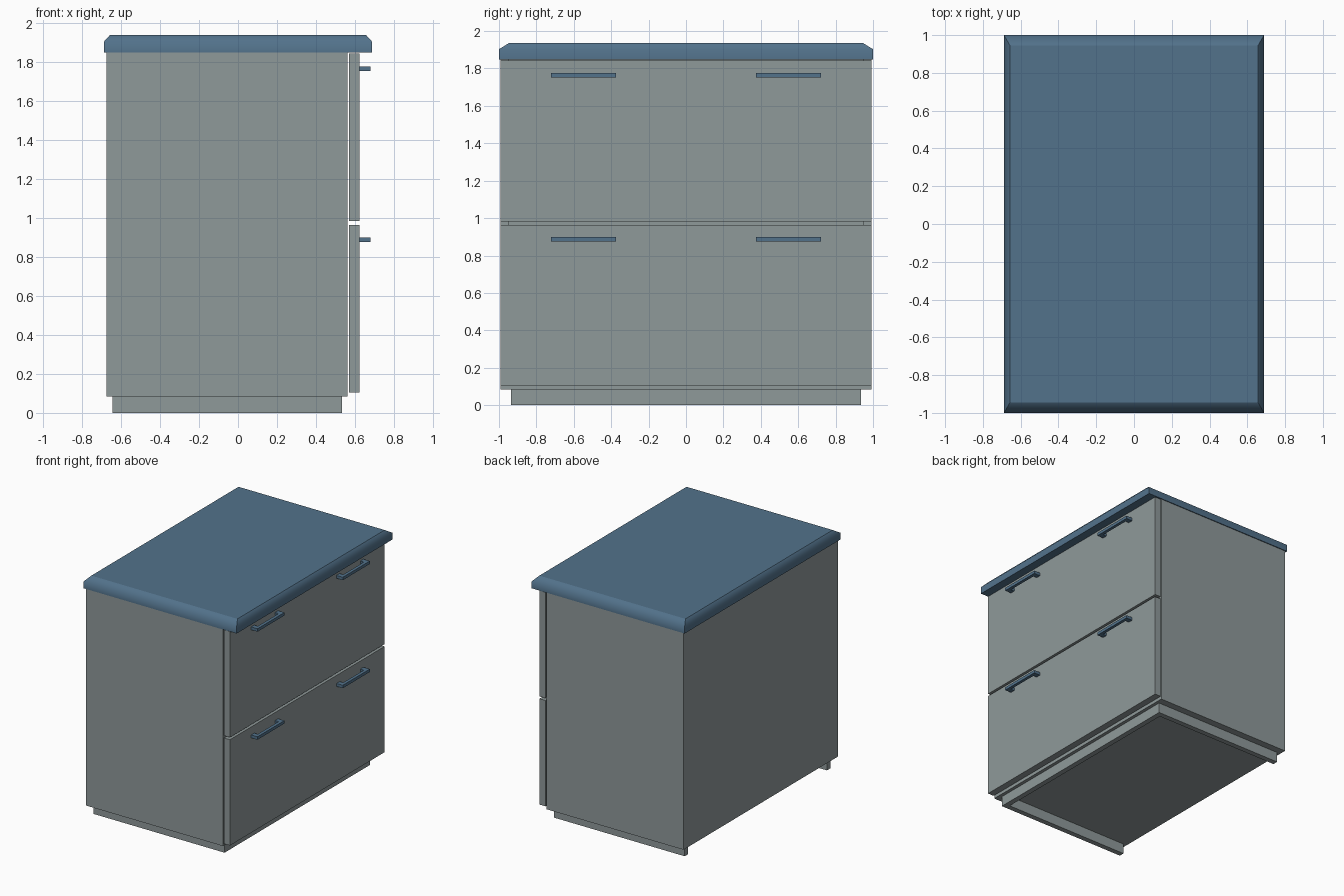
import bpy
import bmesh

if "Cube" in bpy.data.objects:
    bpy.data.objects.remove(bpy.data.objects["Cube"])


def material(name, rgb):
    m = bpy.data.materials.new(name)
    m.diffuse_color = (*rgb, 1.0)
    m.use_nodes = True
    m.node_tree.nodes["Principled BSDF"].inputs["Base Color"].default_value = m.diffuse_color
    return m


GREY = material("cabinet grey", (0.275, 0.32, 0.322))
BLUE = material("slate blue", (0.085, 0.168, 0.258))


def finish(name, bm, mat):
    bmesh.ops.recalc_face_normals(bm, faces=bm.faces)
    mesh = bpy.data.meshes.new(name)
    bm.to_mesh(mesh)
    bm.free()
    mesh.materials.append(mat)
    ob = bpy.data.objects.new(name, mesh)
    bpy.context.collection.objects.link(ob)
    return ob


def box(name, x, y, z, mat):
    bm = bmesh.new()
    bmesh.ops.create_cube(bm, size=1)
    for v in bm.verts:
        for i, (a, b) in enumerate((x, y, z)):
            v.co[i] = a if v.co[i] < 0 else b
    return finish(name, bm, mat)


def prism(name, outline, z0, z1, mat):
    bm = bmesh.new()
    face = bm.faces.new([bm.verts.new((x, y, z0)) for x, y in outline])
    new = bmesh.ops.extrude_face_region(bm, geom=[face])["geom"]
    for v in new:
        if isinstance(v, bmesh.types.BMVert):
            v.co.z = z1
    return finish(name, bm, mat)


# Carcass: panels around a hollow interior, open behind the drawer fronts
XB, XF, W, T = -0.673, 0.561, 0.993, 0.043
Z0, Z1 = 0.083, 1.847
prism("carcass_walls", [(XB, -W), (XF, -W), (XF, -W + T), (XB + T, -W + T),
                        (XB + T, W - T), (XF, W - T), (XF, W), (XB, W)],
      Z0 + T, Z1, GREY)
box("carcass_floor", (XB, XF), (-W, W), (Z0, Z0 + T), GREY)

# Plinth: recessed U-shaped skirting, open at the back
PB, PF, PW, PT = -0.643, 0.534, 0.935, 0.043
prism("plinth", [(PB, -PW), (PF, -PW), (PF, PW), (PB, PW), (PB, PW - PT),
                 (PF - PT, PW - PT), (PF - PT, -PW + PT), (PB, -PW + PT)],
      0, Z0, GREY)

# Drawer fronts, each with two bracket handles
for label, z0, z1 in (("lower", 0.104, 0.964), ("upper", 0.983, 1.842)):
    box(f"{label}_drawer_front", (0.568, 0.623), (-W, W), (z0, z1), GREY)
    for side in (-1, 1):
        c, h, post = side * 0.548, 0.173, 0.04
        prism(f"{label}_handle",
              [(0.623, c - h), (0.68, c - h), (0.68, c + h), (0.623, c + h),
               (0.623, c + h - post), (0.655, c + h - post),
               (0.655, c - h + post), (0.623, c - h + post)],
              z1 - 0.089, z1 - 0.065, BLUE)

# Worktop with chamfered upper edges
bm = bmesh.new()
rings = []
for x, y, z in ((0.688, 1.0, Z1), (0.688, 1.0, 1.903), (0.657, 0.945, 1.937)):
    rings.append([bm.verts.new((sx * x, sy * y, z))
                  for sx, sy in ((-1, -1), (1, -1), (1, 1), (-1, 1))])
for a, b in zip(rings, rings[1:]):
    for i in range(4):
        j = (i + 1) % 4
        bm.faces.new((a[i], a[j], b[j], b[i]))
bm.faces.new(rings[0])
bm.faces.new(rings[-1])
# smooth only across the line between side and chamfer
middle = set(rings[1])
for f in bm.faces:
    f.smooth = True
for e in bm.edges:
    e.smooth = all(v in middle for v in e.verts)
finish("worktop", bm, BLUE)
